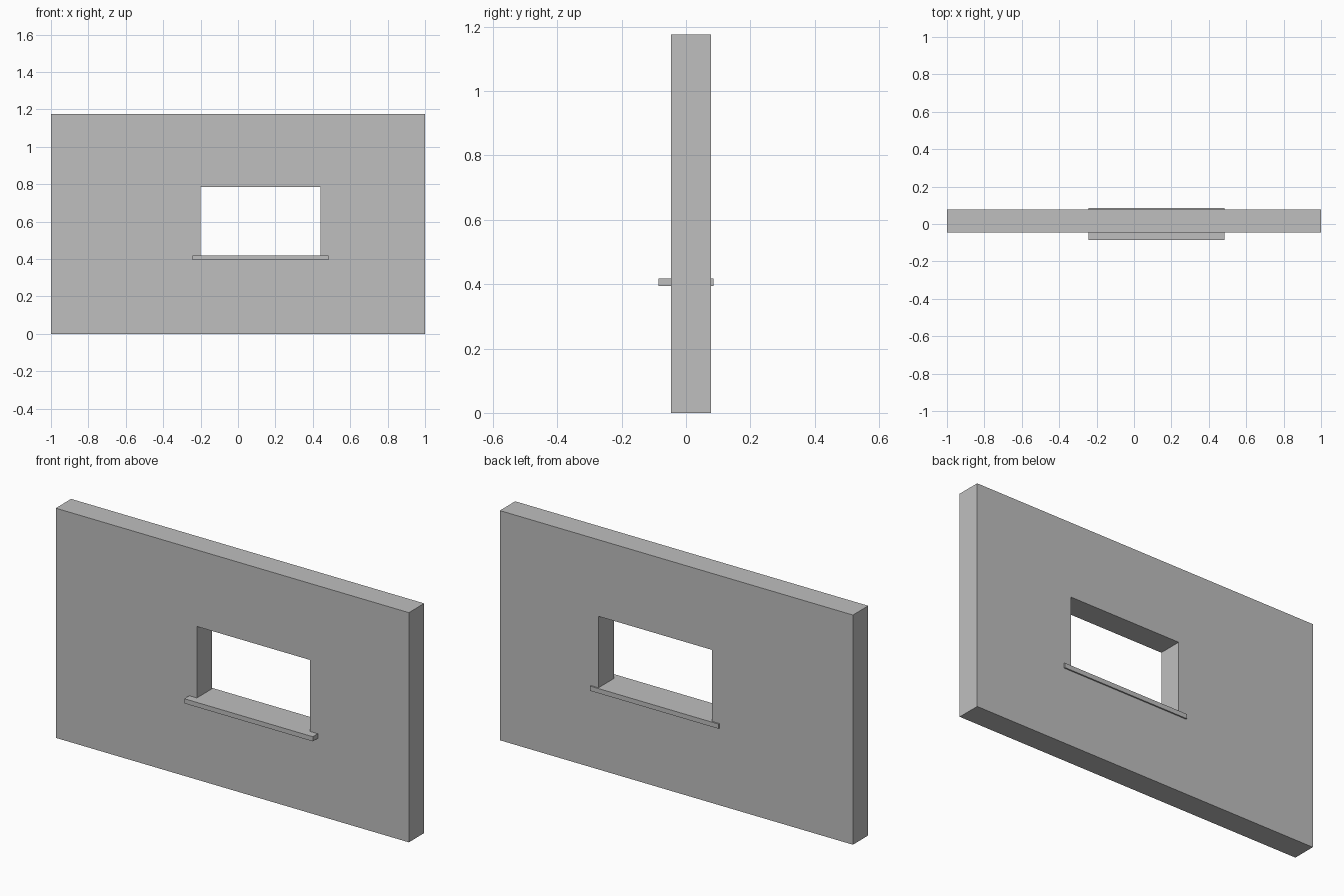
import bpy

default = bpy.data.objects.get("Cube")
if default:
    bpy.data.objects.remove(default, do_unlink=True)

# Plain grey for the whole model
grey = bpy.data.materials.new("plain grey")
grey.use_nodes = True
colour = (0.52, 0.52, 0.52, 1)
grey.diffuse_color = colour
grey.node_tree.nodes["Principled BSDF"].inputs["Base Color"].default_value = colour


def box(name, low, high):
    """Box spanning two opposite corners."""
    bpy.ops.mesh.primitive_cube_add(size=1)
    obj = bpy.context.object
    obj.name = name
    obj.location = [(a + b) / 2 for a, b in zip(low, high)]
    obj.scale = [b - a for a, b in zip(low, high)]
    bpy.ops.object.transform_apply(location=True, rotation=False, scale=True)
    obj.data.materials.append(grey)
    return obj


# Wall with a window opening
wall = box("wall", (-1, -0.046, 0), (1, 0.078, 1.176))
cutter = box("window_cutter", (-0.201, -0.3, 0.405), (0.441, 0.3, 0.784))
cutter.hide_render = True
cutter.hide_set(True)
opening = wall.modifiers.new("window opening", "BOOLEAN")
opening.operation = "DIFFERENCE"
opening.solver = "EXACT"
opening.object = cutter

# Sill running through the wall, wider than the opening
box("window_sill", (-0.244, -0.086, 0.394), (0.484, 0.085, 0.418))
